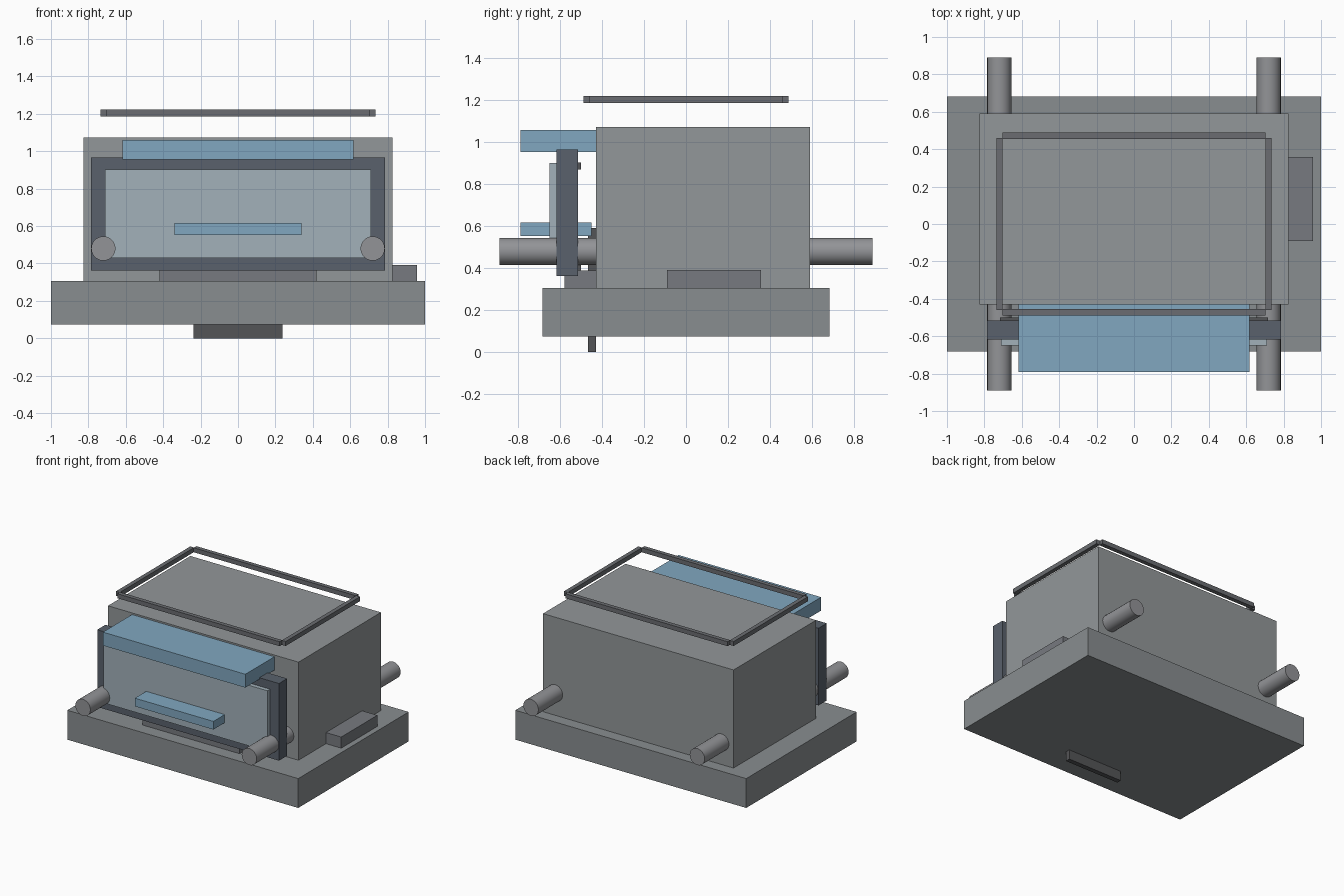
import bpy
from math import radians

if "Cube" in bpy.data.objects:
    bpy.data.objects.remove(bpy.data.objects["Cube"])


def material(name, rgb):
    m = bpy.data.materials.new(name)
    m.diffuse_color = (*rgb, 1)
    m.use_nodes = True
    m.node_tree.nodes["Principled BSDF"].inputs["Base Color"].default_value = m.diffuse_color
    return m


BLUE = material("blue", (0.22, 0.39, 0.53))
GLASS = material("pale_glass", (0.36, 0.44, 0.49))
DARK = material("dark_steel", (0.10, 0.12, 0.15))
BODY = material("body_grey", (0.29, 0.31, 0.32))
BASE = material("base_grey", (0.25, 0.27, 0.28))
RAIL = material("rail_grey", (0.29, 0.295, 0.31))
FITTING = material("fitting_grey", (0.185, 0.195, 0.215))
RIM = material("rim_grey", (0.145, 0.152, 0.165))
BLACK = material("charcoal", (0.088, 0.09, 0.096))


def box(name, x, y, z, mat):
    """Box from (min, max) ranges on each axis."""
    bpy.ops.mesh.primitive_cube_add(size=1, location=[sum(r) / 2 for r in (x, y, z)])
    o = bpy.context.object
    o.name = name
    o.scale = [r[1] - r[0] for r in (x, y, z)]
    bpy.ops.object.transform_apply(location=False, rotation=False, scale=True)
    o.data.materials.append(mat)
    return o


# Base and main housing
box("base", (-1, 1), (-0.683, 0.683), (0.075, 0.305), BASE)
box("housing", (-0.825, 0.825), (-0.43, 0.59), (0.305, 1.073), BODY)
box("side_control_box", (0.825, 0.957), (-0.09, 0.357), (0.305, 0.392), FITTING)

# Front door: slab, window, seals
box("door", (-0.787, 0.787), (-0.617, -0.515), (0.363, 0.967), DARK)
box("door_window", (-0.71, 0.71), (-0.65, -0.617), (0.428, 0.902), GLASS)
for name, z in (("upper_seal", 0.87), ("lower_seal", 0.39)):
    box(name, (-0.717, 0.717), (-0.515, -0.5), (z, z + 0.035), BLACK)

# Hood above the door and handle across it
box("hood", (-0.617, 0.617), (-0.79, -0.43), (0.955, 1.06), BLUE)
box("door_handle", (-0.34, 0.34), (-0.79, -0.45), (0.553, 0.617), BLUE)

# Threshold under the door and plate passing down through the base
box("threshold", (-0.42, 0.42), (-0.58, -0.43), (0.305, 0.39), FITTING)
box("drop_plate", (-0.238, 0.238), (-0.467, -0.43), (0, 0.592), BLACK)

# Rails running front to back
for side, s in (("left", -1), ("right", 1)):
    bpy.ops.mesh.primitive_cylinder_add(vertices=24, radius=0.065, depth=1.78,
                                        location=(s * 0.72, 0, 0.48),
                                        rotation=(radians(90), 0, 0))
    rail = bpy.context.object
    rail.name = side + "_rail"
    rail.data.materials.append(RAIL)
    bpy.ops.object.shade_smooth_by_angle(angle=radians(30))

# Rim of four bars floating over the top, with notched corners
for s in (-1, 1):
    box("rim_long_bar", (-0.702, 0.702), sorted((s * 0.455, s * 0.488)), (1.187, 1.222), RIM)
    box("rim_short_bar", sorted((s * 0.702, s * 0.735)), (-0.46, 0.46), (1.187, 1.222), RIM)
